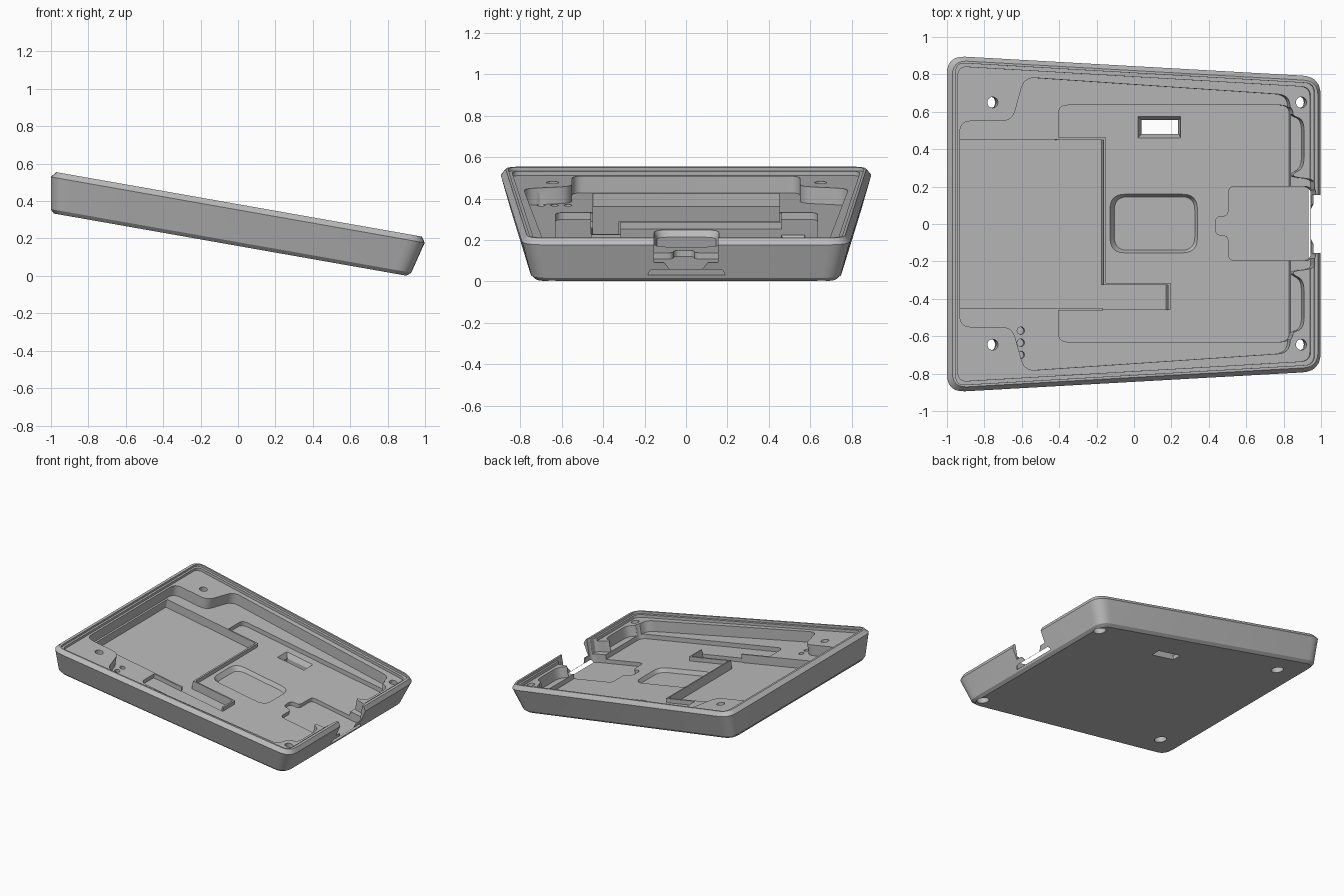
import bpy, bmesh, math
from mathutils import Matrix

if "Cube" in bpy.data.objects:
    bpy.data.objects.remove(bpy.data.objects["Cube"], do_unlink=True)

TILT = math.radians(10)
S, C = math.sin(TILT), math.cos(TILT)
PLACE = Matrix.Translation((0, 0, 0.16)) @ Matrix.Rotation(TILT, 4, 'Y')
TOP = 0.4  # cutters reach above the rim

grey = bpy.data.materials.new("light grey")
grey.use_nodes = True
grey.diffuse_color = (0.5, 0.5, 0.5, 1)
grey.node_tree.nodes["Principled BSDF"].inputs["Base Color"].default_value = (0.5, 0.5, 0.5, 1)


def rounded(points, r, n=6):
    """Round every corner of an outline."""
    out = []
    for i, p in enumerate(points):
        ends = []
        for q in (points[i - 1], points[(i + 1) % len(points)]):
            length = math.dist(p, q)
            t = min(r, length * 0.48) / length
            ends.append((p[0] + (q[0] - p[0]) * t, p[1] + (q[1] - p[1]) * t))
        a, b = ends
        for k in range(n + 1):
            t = k / n
            out.append(tuple((1 - t) ** 2 * a[j] + 2 * t * (1 - t) * p[j] + t * t * b[j] for j in (0, 1)))
    return out


def trapezoid(u0, u1, y0, y1):
    return [(u0, -y0), (u1, -y1), (u1, y1), (u0, y0)]


def rect(x0, x1, y0, y1):
    return [(x0, y0), (x1, y0), (x1, y1), (x0, y1)]


def seen_at(points, w):
    """Convert level x positions to the tilted plane at height w."""
    return [((x - w * S) / C, y) for x, y in points]


def loft(name, layers):
    bm = bmesh.new()
    rings = [[bm.verts.new((u, y, w)) for u, y in pts] for pts, w in layers]
    for a, b in zip(rings, rings[1:]):
        for i in range(len(a)):
            j = (i + 1) % len(a)
            bm.faces.new((a[i], a[j], b[j], b[i]))
    bm.faces.new(rings[0][::-1])
    bm.faces.new(rings[-1])
    bmesh.ops.recalc_face_normals(bm, faces=bm.faces)
    mesh = bpy.data.meshes.new(name)
    bm.to_mesh(mesh)
    bm.free()
    mesh.materials.append(grey)
    obj = bpy.data.objects.new(name, mesh)
    bpy.context.collection.objects.link(obj)
    return obj


def cut(layers):
    cutter = loft("cutter", layers)
    cutter.hide_render = True
    mod = body.modifiers.new("cut", 'BOOLEAN')
    mod.operation, mod.solver, mod.object = 'DIFFERENCE', 'EXACT', cutter
    bpy.context.view_layer.objects.active = body
    bpy.ops.object.modifier_apply(modifier=mod.name)
    bpy.data.objects.remove(cutter, do_unlink=True)


def pocket(points, floor, r=0.02, top=TOP):
    pts = rounded(seen_at(points, floor), r)
    cut([(pts, floor), (pts, top)])


def circle(x, y, r, w):
    u = (x - w * S) / C
    return [(u + r * math.cos(k * math.tau / 24), y + r * math.sin(k * math.tau / 24)) for k in range(24)]


def finish(obj):
    obj.data.transform(PLACE)
    bpy.ops.object.select_all(action='DESELECT')
    obj.select_set(True)
    bpy.context.view_layer.objects.active = obj
    bpy.ops.object.shade_smooth_by_angle(angle=math.radians(25))


# Outer shell with drafted walls and chamfered edges
body = loft("case_bottom", [
    (rounded(trapezoid(-1.0, 0.915, 0.83, 0.725), 0.08), 0),
    (rounded(trapezoid(-1.02, 0.937, 0.85, 0.745), 0.09), 0.02),
    (rounded(trapezoid(-1.05, 0.98, 0.9, 0.788), 0.1), 0.19),
    (rounded(trapezoid(-1.025, 0.96, 0.875, 0.765), 0.08), 0.22)])

# Stepped rim down to the screw shelf
pocket(trapezoid(-0.955, 0.962, 0.862, 0.752), 0.203, 0.05)
pocket(trapezoid(-0.945, 0.94, 0.842, 0.732), 0.182, 0.05)

# Main floor, leaving shelves around the screws
half = [(0.945, 0.2), (0.945, 0.24), (0.84, 0.25), (0.835, 0.27), (0.895, 0.3), (0.895, 0.56),
        (0.825, 0.58), (0.815, 0.69), (-0.6, 0.785), (-0.665, 0.55), (-0.945, 0.55)]
pocket([(x, -y) for x, y in half[::-1]] + half, 0.1, 0.06)

# Recessed circuit bay, battery bay and cable slot
pocket(rect(-0.41, 0.83, -0.63, 0.635), 0.066, 0.05)
pocket([(-0.943, -0.45), (-0.17, -0.45), (-0.17, -0.458), (0.18, -0.458), (0.18, -0.325),
        (-0.165, -0.325), (-0.165, 0.452), (-0.943, 0.452)], 0.035, 0.008)

# Dished bay in the middle of the floor
bay = seen_at(rect(-0.105, 0.325, -0.14, 0.145), 0.035)
edge = seen_at(rect(-0.13, 0.34, -0.155, 0.16), 0.068)
cut([(rounded(bay, 0.07), 0.035), (rounded(edge, 0.08), 0.068), (rounded(edge, 0.08), 0.09)])

# Connector bay with its tongue
pocket([(0.5, -0.195), (0.94, -0.195), (0.94, 0.2), (0.5, 0.2), (0.5, 0.04), (0.43, 0.04),
        (0.43, -0.06), (0.5, -0.06)], 0.036, 0.035)

# Port opening through the low wall
for width, base, low in ((0.155, 0.1, 0.155), (0.11, 0.066, 0.08)):
    cut([(rect(0.9, 1.1, -low, low), base), (rect(0.9, 1.1, -width, width), 0.105),
         (rect(0.9, 1.1, -width, width), TOP)])

# Switch window with sloping sides
cut([(seen_at(rect(0.035, 0.235, 0.48, 0.555), 0), -0.05),
     (seen_at(rect(0.035, 0.235, 0.48, 0.555), 0), 0.03),
     (seen_at(rect(0.02, 0.25, 0.46, 0.575), 0.068), 0.068),
     (seen_at(rect(0.02, 0.25, 0.46, 0.575), 0.068), 0.09)])

# Screw holes with counterbores underneath
for x in (-0.77, 0.88):
    for y in (-0.645, 0.65):
        cut([(circle(x, y, 0.029, 0.1), -0.1), (circle(x, y, 0.029, 0.1), TOP)])
        cut([(circle(x, y, 0.045, 0.1), -0.1), (circle(x, y, 0.045, 0.1), 0.12)])

# Three small blind holes
for y in (-0.57, -0.635, -0.7):
    cut([(circle(-0.605, y, 0.02, 0.1), 0.07), (circle(-0.605, y, 0.02, 0.1), 0.15)])
finish(body)

# Thin ribs fencing the battery bay and cable slot
ribs = {
    "rib_back": rect(-0.415, -0.155, 0.45, 0.462),
    "rib_side": rect(-0.167, -0.155, -0.327, 0.45),
    "rib_slot": rect(-0.155, 0.19, -0.327, -0.315),
    "rib_slot_end": rect(0.178, 0.19, -0.46, -0.327),
    "rib_front": rect(-0.415, -0.17, -0.462, -0.45),
}
for name, outline in ribs.items():
    pts = seen_at(outline, 0.07)
    finish(loft(name, [(pts, 0.03), (pts, 0.099)]))
